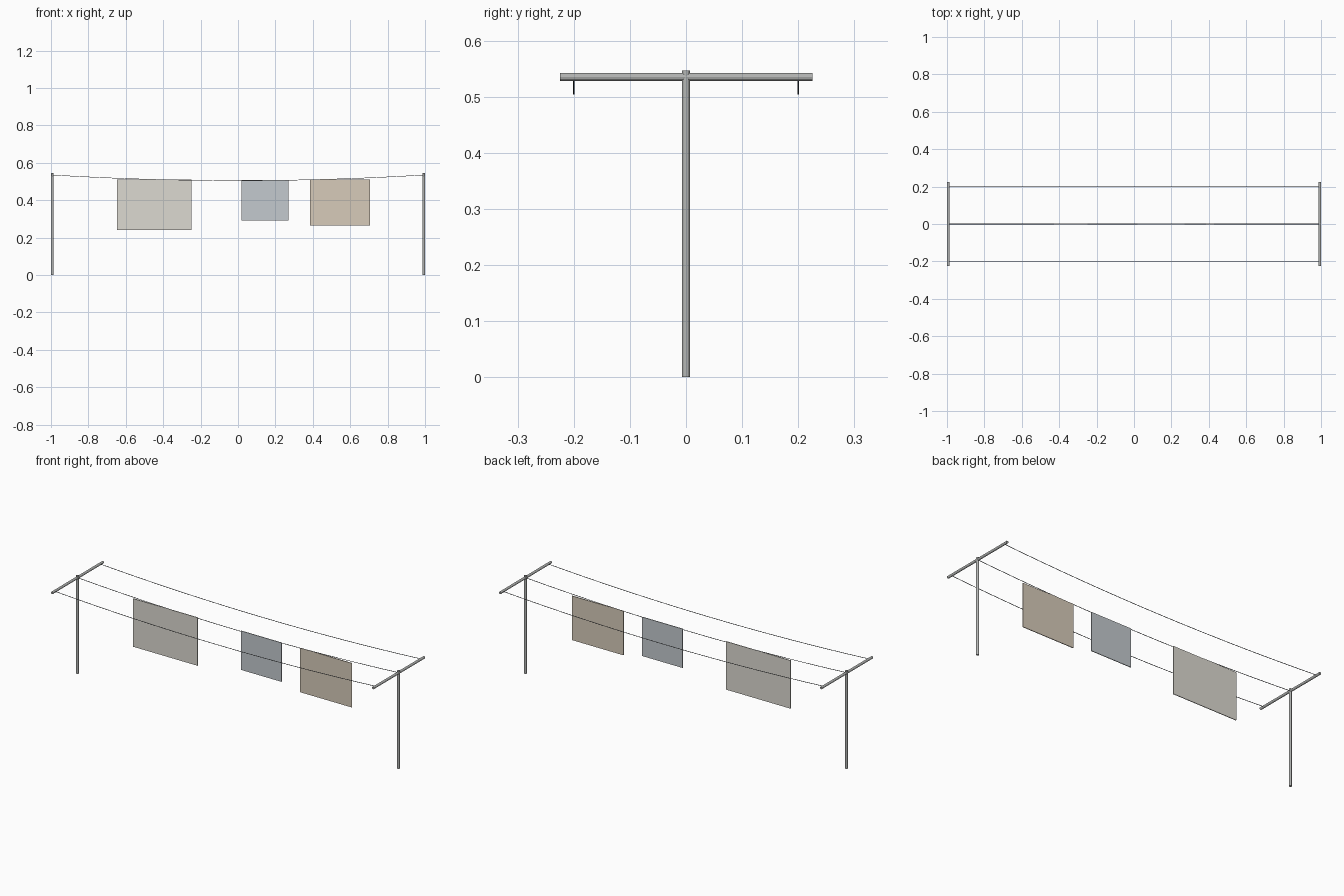
import bpy, bmesh, math
from mathutils import Matrix, Vector

if "Cube" in bpy.data.objects:
    bpy.data.objects.remove(bpy.data.objects["Cube"])


def material(name, rgb):
    m = bpy.data.materials.new(name)
    m.diffuse_color = (*rgb, 1)
    m.use_nodes = True
    m.node_tree.nodes["Principled BSDF"].inputs["Base Color"].default_value = m.diffuse_color
    return m


def finish(name, bm, mat):
    bmesh.ops.recalc_face_normals(bm, faces=bm.faces)
    me = bpy.data.meshes.new(name)
    bm.to_mesh(me)
    bm.free()
    ob = bpy.data.objects.new(name, me)
    bpy.context.collection.objects.link(ob)
    if mat:
        me.materials.append(mat)
    return ob


def rod(name, a, b, radius, sides, mat=None):
    a, b = Vector(a), Vector(b)
    bm = bmesh.new()
    rot = (b - a).to_track_quat('Z', 'Y').to_matrix().to_4x4()
    bmesh.ops.create_cone(bm, cap_ends=True, segments=sides, radius1=radius,
                          radius2=radius, depth=(b - a).length,
                          matrix=Matrix.Translation((a + b) / 2) @ rot)
    return finish(name, bm, mat)


END_X, BAR_Z, LOW_Z = 0.993, 0.535, 0.505
steel = material("steel", (0.45, 0.46, 0.45))
wire = material("wire", (0.2, 0.21, 0.22))

# T-shaped posts at both ends
for side, x in (("left", -END_X), ("right", END_X)):
    rod(side + "_post", (x, 0, 0), (x, 0, 0.547), 0.007, 12, steel)
    rod(side + "_crossbar", (x, -0.225, BAR_Z), (x, 0.225, BAR_Z), 0.007, 12, steel)


# sagging washing lines: a small ring swept along a parabola
def line(name, y, radius=0.0015, steps=16, sides=6):
    bm = bmesh.new()
    rings = []
    for i in range(steps + 1):
        t = 2 * i / steps - 1
        z = LOW_Z + (BAR_Z - LOW_Z) * t * t
        rings.append([bm.verts.new((t * END_X,
                                    y + radius * math.cos(k * math.tau / sides),
                                    z + radius * math.sin(k * math.tau / sides)))
                      for k in range(sides)])
    for r, s in zip(rings, rings[1:]):
        for k in range(sides):
            n = (k + 1) % sides
            bm.faces.new((r[k], r[n], s[n], s[k]))
    bm.faces.new(rings[0])
    bm.faces.new(rings[-1])
    finish(name, bm, wire)


for name, y in (("front_line", -0.2), ("middle_line", 0), ("back_line", 0.2)):
    line(name, y)

# laundry hanging flat from the middle line: centre x, width, top, bottom
laundry = (
    ("large_sheet", -0.448, 0.40, 0.511, 0.242, (0.72, 0.70, 0.64)),
    ("small_towel", 0.145, 0.25, 0.509, 0.291, (0.55, 0.59, 0.62)),
    ("tan_towel", 0.545, 0.32, 0.511, 0.264, (0.68, 0.60, 0.49)),
)
for name, x, w, top, bottom, rgb in laundry:
    bm = bmesh.new()
    bmesh.ops.create_cube(bm, size=1, matrix=Matrix.Translation((x, 0, (top + bottom) / 2))
                          @ Matrix.Diagonal((w, 0.004, top - bottom, 1)))
    finish(name, bm, material(name + "_cloth", rgb))
